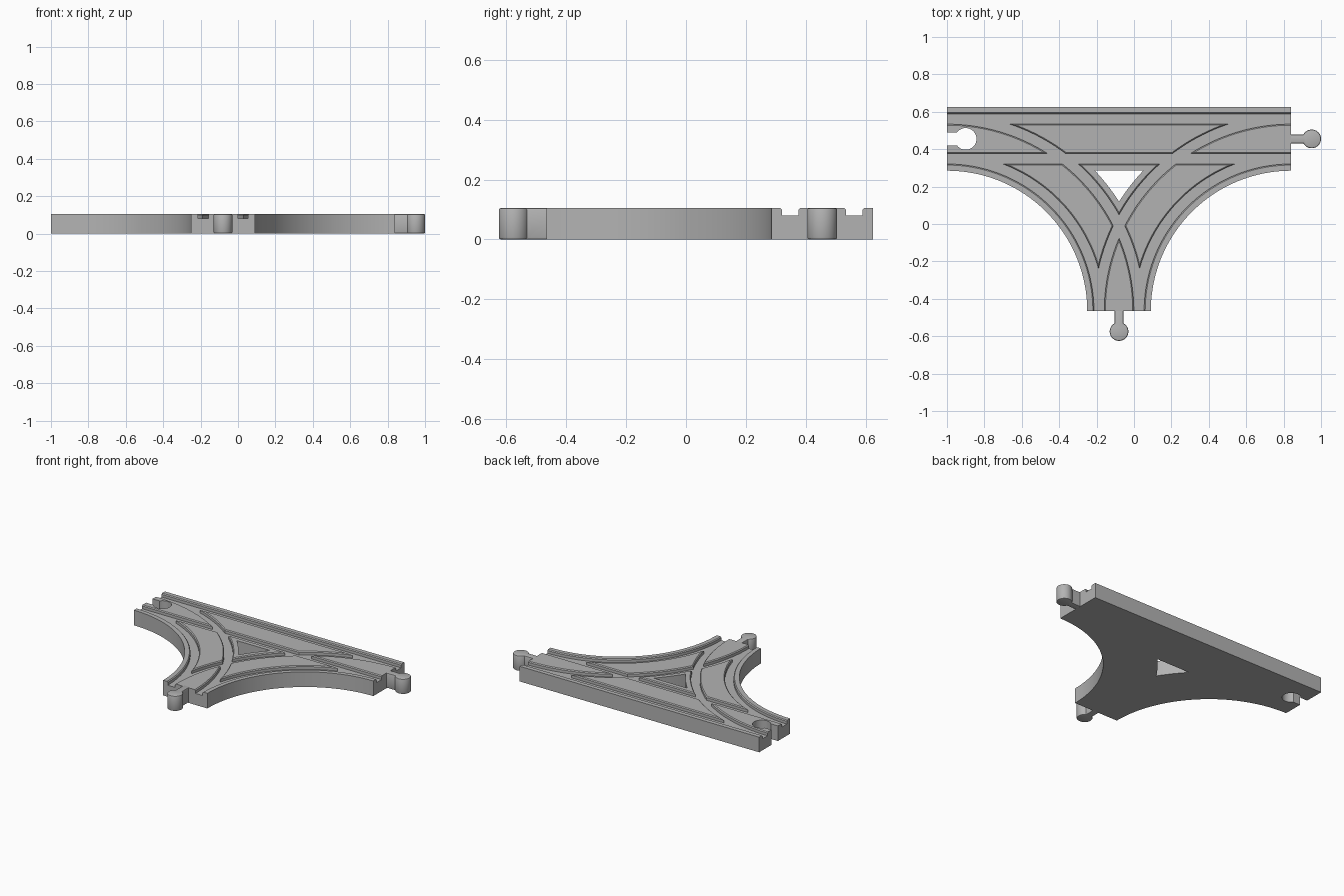
import bpy, bmesh, math
from math import sin, cos, pi

if "Cube" in bpy.data.objects:
    bpy.data.objects.remove(bpy.data.objects["Cube"])

H = 0.105                      # board thickness
FLOOR = 0.08                   # height of the groove floors
MID_X, MID_Y = -0.08, 0.455    # centre lines of the stem and the straight
LEFT, RIGHT, BACK, END = -1.0, 0.84, 0.625, -0.465
R_IN, R_OUT = 0.75, 1.09       # edges of the curved branches
R_MID = (R_IN + R_OUT) / 2
RAIL, HALF, LIP = 0.1065, 0.0275, 0.006   # groove offset, half width, chamfer

wood = bpy.data.materials.new("grey")
wood.diffuse_color = (0.45, 0.45, 0.45, 1)
wood.use_nodes = True
wood.node_tree.nodes["Principled BSDF"].inputs["Base Color"].default_value = wood.diffuse_color


def finish(name, bm):
    bmesh.ops.recalc_face_normals(bm, faces=bm.faces[:])
    me = bpy.data.meshes.new(name)
    bm.to_mesh(me)
    bm.free()
    ob = bpy.data.objects.new(name, me)
    bpy.context.collection.objects.link(ob)
    me.materials.append(wood)
    return ob


def prism(name, outline, z0, z1, bevel=0):
    bm = bmesh.new()
    face = bm.faces.new([bm.verts.new((x, y, z0)) for x, y in outline])
    res = bmesh.ops.extrude_face_region(bm, geom=[face])
    for g in res["geom"]:
        if isinstance(g, bmesh.types.BMVert):
            g.co.z = z1
    if bevel:
        rims = [e for e in bm.edges if abs(e.verts[0].co.z - e.verts[1].co.z) < 1e-5]
        bmesh.ops.bevel(bm, geom=rims, offset=bevel, segments=2, profile=0.5, affect='EDGES')
    return finish(name, bm)


def sweep(name, sections):
    """Closed solid through a row of equal cross-sections."""
    bm = bmesh.new()
    rings = [[bm.verts.new(p) for p in s] for s in sections]
    n = len(rings[0])
    for a, b in zip(rings, rings[1:]):
        for i in range(n):
            bm.faces.new((a[i], a[(i + 1) % n], b[(i + 1) % n], b[i]))
    bm.faces.new(rings[0])
    bm.faces.new(rings[-1])
    return finish(name, bm)


def arc(cx, cy, r, a0, a1, n):
    return [(cx + r * cos(a0 + (a1 - a0) * i / n), cy + r * sin(a0 + (a1 - a0) * i / n))
            for i in range(n + 1)]


def flip(points):
    return [(2 * MID_X - x, y) for x, y in points][::-1]


# Board: straight piece joined with two curved branches
side = arc(LEFT, END, R_IN, 0, pi / 2, 40)
board = prism("track_board", side + [(LEFT, BACK), (RIGHT, BACK)] + flip(side), 0, H)
cutters = []

# Wheel grooves with chamfered lips
half = [(HALF, FLOOR), (HALF, H - LIP), (HALF + LIP, H), (HALF + LIP, H + 0.03)]
section = half + [(-w, z) for w, z in half[::-1]]
for s in (-1, 1):
    cutters.append(sweep("straight_groove_cutter",
                         [[(x, MID_Y + s * RAIL + w, z) for w, z in section]
                          for x in (LEFT - 0.1, RIGHT + 0.1)]))
    for m in (-1, 1):
        cx = MID_X + m * (RIGHT - MID_X)
        rows = []
        for i in range(61):
            a = math.radians(-5 + 100 * i / 60)
            rows.append([(cx - m * (R_MID + s * RAIL + w) * cos(a),
                          END + (R_MID + s * RAIL + w) * sin(a), z) for w, z in section])
        cutters.append(sweep("curved_groove_cutter", rows))

# Three-cornered opening between the branches
a_top = math.asin((MID_Y - 0.17 - END) / R_OUT)
a_tip = math.acos((MID_X - LEFT) / R_OUT)
edge = arc(LEFT, END, R_OUT, a_top, a_tip, 10)
cutters.append(prism("opening_cutter", edge + flip(edge)[1:], -0.1, H + 0.1))


# Socket and pegs share a keyhole outline
def keyhole(length, r, neck, start):
    a = pi - math.asin(neck / r)
    return [(start, -neck)] + arc(length, 0, r, -a, a, 40) + [(start, neck)]


socket = [(LEFT + x, MID_Y + y) for x, y in keyhole(0.1, 0.058, 0.035, -0.1)]
cutters.append(prism("socket_cutter", socket, -0.1, H + 0.1))

for c in cutters:
    mod = board.modifiers.new("cut", 'BOOLEAN')
    mod.operation, mod.solver, mod.object = 'DIFFERENCE', 'EXACT', c
    bpy.context.view_layer.objects.active = board
    bpy.ops.object.modifier_apply(modifier=mod.name)
    bpy.data.objects.remove(c)

peg = keyhole(0.11, 0.05, 0.024, -0.02)
pegs = [prism("right_peg", [(RIGHT + x, MID_Y + y) for x, y in peg], 0, H, 0.007),
        prism("front_peg", [(MID_X + y, END - x) for x, y in peg], 0, H, 0.007)]

# Smooth curved walls, keep edges sharp
for ob in [board] + pegs:
    ob.select_set(True)
bpy.context.view_layer.objects.active = board
bpy.ops.object.shade_smooth_by_angle(angle=math.radians(30))
